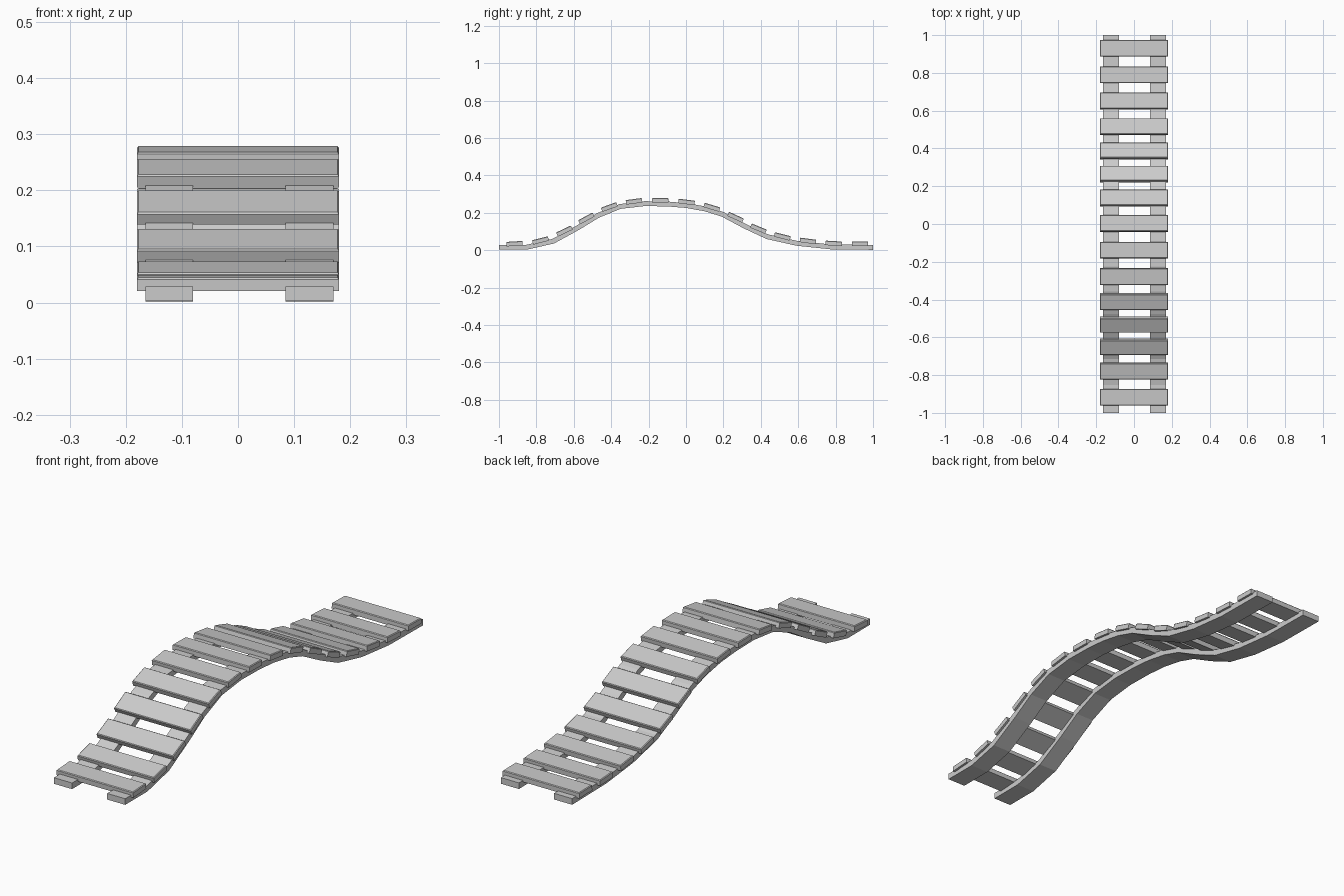
import bpy, bmesh, math
from mathutils import Vector, Matrix

if "Cube" in bpy.data.objects:
    bpy.data.objects.remove(bpy.data.objects["Cube"])

# Underside of the rails, side view (y, z)
PATH = [(-1, .003), (-.85, .003), (-.705, .036), (-.57, .110), (-.465, .174),
        (-.35, .221), (-.22, .236), (-.1, .234), (0, .226), (.1, .208), (.19, .18),
        (.31, .116), (.43, .06), (.59, .024), (.77, .005), (1, .002)]
pts = [Vector(p) for p in PATH]

# Averaged slope angle at every path point, flat at both ends
def angle(a, b):
    return math.atan2(b.y - a.y, b.x - a.x)

angles = [0.0]
for a, b, c in zip(pts, pts[1:], pts[2:]):
    angles.append((angle(a, b) + angle(b, c)) / 2)
angles.append(0.0)


def offset(dist):
    return [p + Vector((-math.sin(t), math.cos(t))) * dist / math.cos(t - angle_fix)
            for p, t, angle_fix in zip(pts, angles, angles)]


def finish(bm, name):
    bmesh.ops.recalc_face_normals(bm, faces=bm.faces)
    mesh = bpy.data.meshes.new(name)
    bm.to_mesh(mesh)
    bm.free()
    ob = bpy.data.objects.new(name, mesh)
    bpy.context.collection.objects.link(ob)
    return ob


# Curved rails: strip cross-section swept along the path
def rail(name, x0, x1):
    bm = bmesh.new()
    rings = []
    for lo, hi in zip(pts, offset(.026)):
        rings.append([bm.verts.new((x, p.x, p.y))
                      for x, p in ((x0, lo), (x1, lo), (x1, hi), (x0, hi))])
    for a, b in zip(rings, rings[1:]):
        for i in range(4):
            j = (i + 1) % 4
            bm.faces.new((a[i], a[j], b[j], b[i]))
    bm.faces.new(rings[0])
    bm.faces.new(rings[-1])
    return finish(bm, name)


rail("left_rail", -.165, -.08)
rail("right_rail", .085, .17)

# Planks laid along the curve
centre_line = offset(.032)


def sample(y):
    for i, (a, b) in enumerate(zip(centre_line, centre_line[1:])):
        if a.x <= y <= b.x:
            f = (y - a.x) / (b.x - a.x)
            return a.y + f * (b.y - a.y), angles[i] + f * (angles[i + 1] - angles[i])


PLANKS = [-.917, -.778, -.65, -.533, -.41, -.278, -.138, .003,
          .138, .265, .387, .515, .652, .79, .93]
for n, y in enumerate(PLANKS, 1):
    z, t = sample(y)
    bm = bmesh.new()
    bmesh.ops.create_cube(bm, size=1)
    bmesh.ops.scale(bm, vec=(.36, .087, .024), verts=bm.verts)
    # small chamfer around the top edges
    top = [e for e in bm.edges if all(v.co.z > 0 for v in e.verts)]
    bmesh.ops.bevel(bm, geom=top, offset=.003, segments=1, affect='EDGES')
    bm.transform(Matrix.Translation((0, y, z)) @ Matrix.Rotation(t, 4, 'X'))
    finish(bm, f"plank_{n:02d}")
